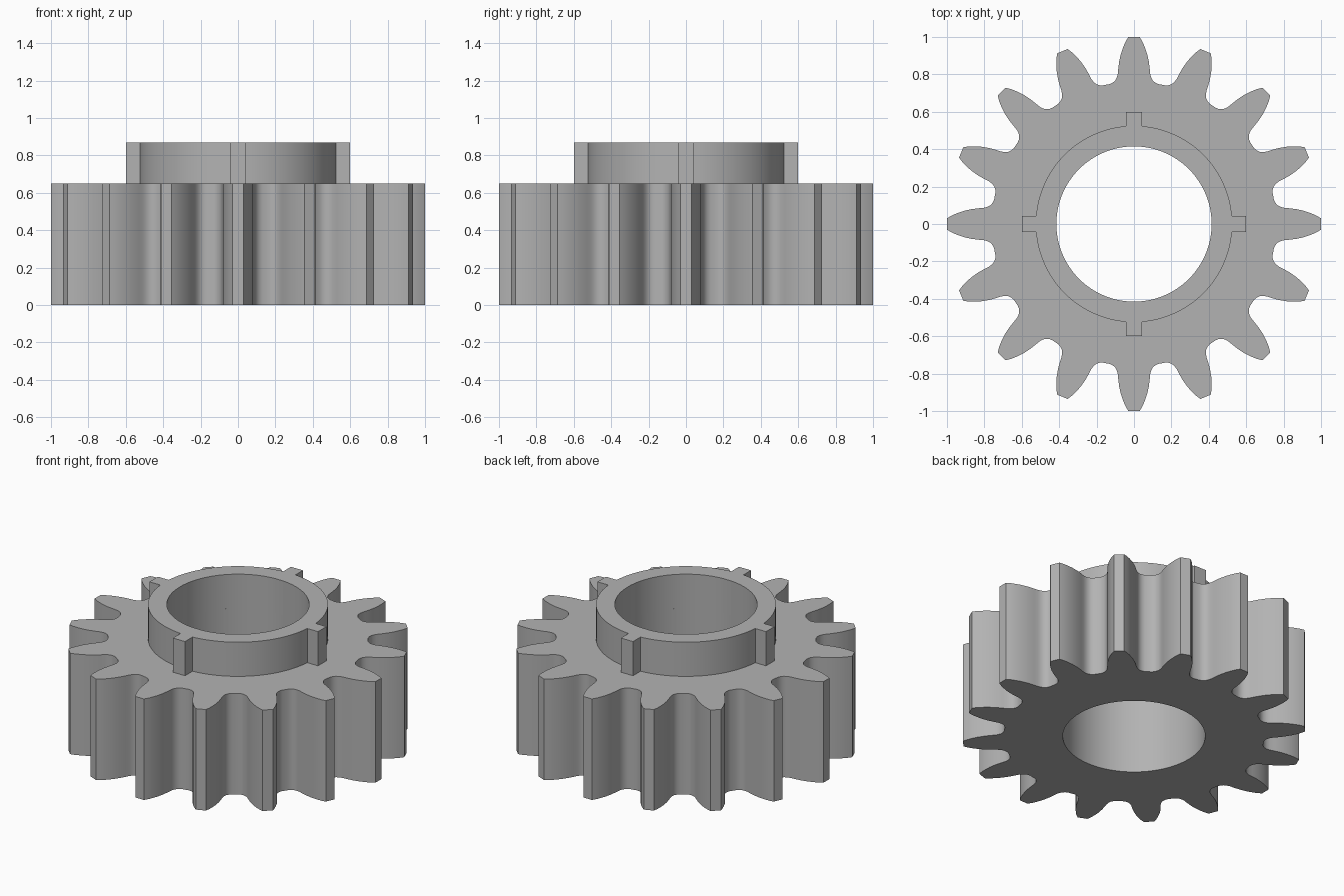
import bpy
import bmesh
from math import sin, cos, pi, atan2, radians

cube = bpy.data.objects.get("Cube")
if cube:
    bpy.data.objects.remove(cube)

TEETH = 16
BORE = 0.415
GEAR_TOP = 0.65
COLLAR_TOP = 0.87

grey = bpy.data.materials.new("plain grey")
grey.use_nodes = True
colour = (0.45, 0.45, 0.45, 1)
grey.diffuse_color = colour
grey.node_tree.nodes["Principled BSDF"].inputs["Base Color"].default_value = colour


def repeat_round(half, count):
    """Mirror half a repeat across its axis and copy it around the centre."""
    unit = [(x, -y) for x, y in reversed(half)] + half
    outline = []
    for i in range(count):
        c, s = cos(2 * pi * i / count), sin(2 * pi * i / count)
        outline += [(x * c - y * s, x * s + y * c) for x, y in unit]
    return outline


def bored_part(name, outline, bottom, top):
    """Extrude an outline with a round bore through its centre."""
    bm = bmesh.new()
    inner = [(BORE * cos(atan2(y, x)), BORE * sin(atan2(y, x))) for x, y in outline]
    loops = [[bm.verts.new((x, y, z)) for x, y in ring]
             for ring, z in ((outline, bottom), (outline, top), (inner, top), (inner, bottom))]
    n = len(outline)
    for k in range(4):
        a, b = loops[k], loops[(k + 1) % 4]
        for i in range(n):
            j = (i + 1) % n
            bm.faces.new((a[i], a[j], b[j], b[i]))
    bmesh.ops.remove_doubles(bm, verts=bm.verts, dist=0.0001)
    bmesh.ops.recalc_face_normals(bm, faces=bm.faces)
    mesh = bpy.data.meshes.new(name)
    bm.to_mesh(mesh)
    bm.free()
    mesh.materials.append(grey)
    part = bpy.data.objects.new(name, mesh)
    bpy.context.collection.objects.link(part)
    bpy.ops.object.select_all(action="DESELECT")
    part.select_set(True)
    bpy.context.view_layer.objects.active = part
    bpy.ops.object.shade_smooth_by_angle(angle=radians(32))
    return part


# Toothed wheel: one flank from the flat tip down into the rounded root
flank = [(1.0, 0.03), (0.975, 0.045), (0.945, 0.058), (0.91, 0.07), (0.87, 0.079),
         (0.83, 0.084), (0.805, 0.086), (0.785, 0.091), (0.768, 0.1),
         (0.756, 0.113), (0.748, 0.13), (0.745, 0.1482)]
bored_part("toothed_wheel", repeat_round(flank, TEETH), 0, GEAR_TOP)

# Raised collar with four square keys
RIM, KEY, HALF_KEY = 0.525, 0.6, 0.043
start = atan2(HALF_KEY, RIM)
STEPS = 14
arc = [start + (pi / 4 - start) * i / STEPS for i in range(STEPS + 1)]
key_half = [(KEY, HALF_KEY)] + [(RIM * cos(a), RIM * sin(a)) for a in arc]
bored_part("keyed_collar", repeat_round(key_half, 4), GEAR_TOP, COLLAR_TOP)
